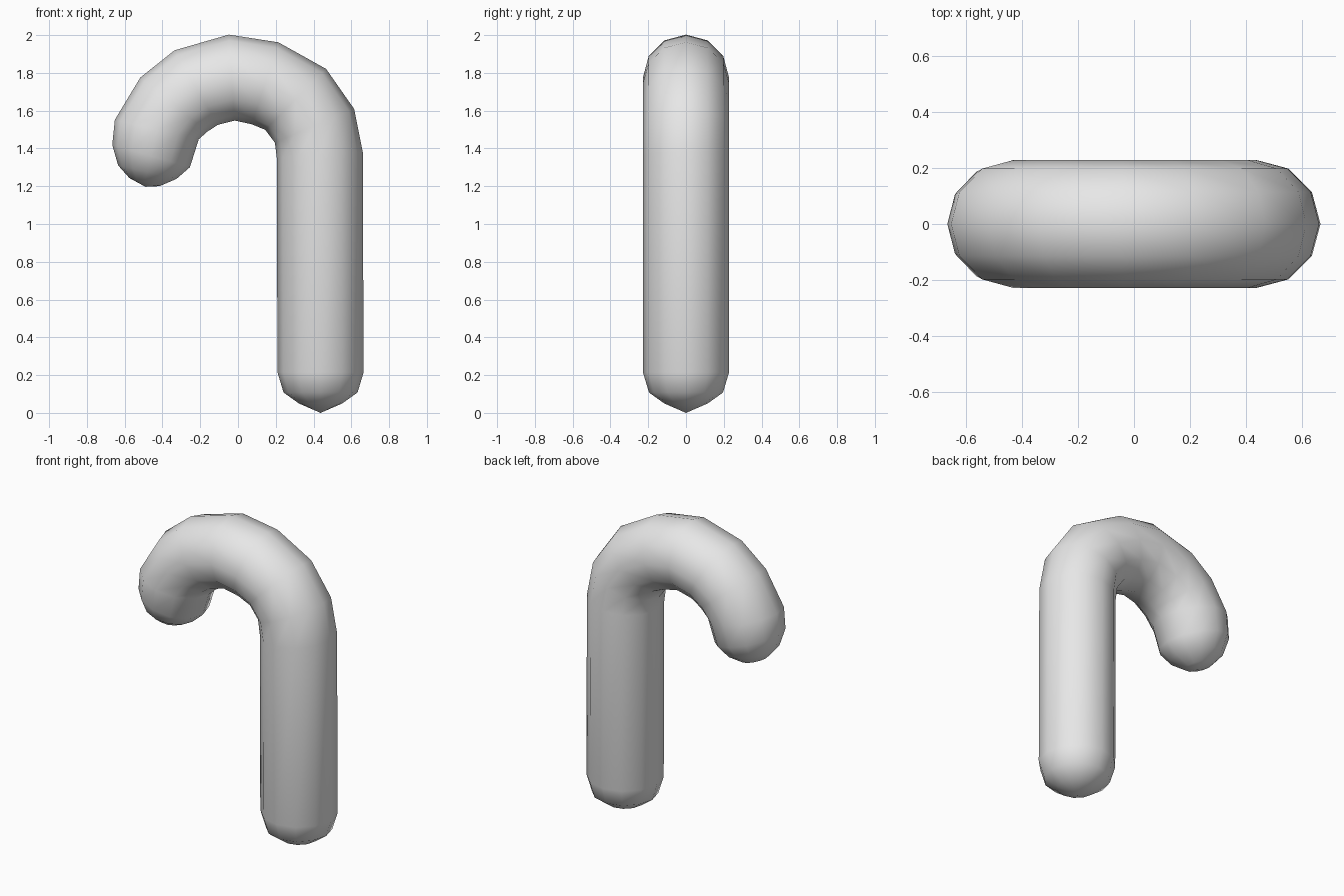
import bpy
import bmesh
from math import cos, sin, radians, pi
from mathutils import Vector

cube = bpy.data.objects.get("Cube")
if cube:
    bpy.data.objects.remove(cube, do_unlink=True)

SIDES = 12
R = 0.228

grey = bpy.data.materials.new("light_grey")
grey.use_nodes = True
colour = (0.8, 0.8, 0.8, 1)
grey.diffuse_color = colour
grey.node_tree.nodes["Principled BSDF"].inputs["Base Color"].default_value = colour

# Rings along the cane: centre x, centre z, tilt in degrees, radius
foot = [(0.437, 0.05, 0, 0.115), (0.437, 0.108, 0, 0.196), (0.437, 0.215, 0, R)]
bend = [(0.433, 1.365, 4, R), (0.405, 1.52, 23, R), (0.305, 1.66, 45, R),
        (0.143, 1.745, 72, R), (-0.033, 1.775, 94, R), (-0.222, 1.722, 120, R),
        (-0.34, 1.632, 141, R), (-0.43, 1.50, 167, R)]
handle_end = [(-0.46, 1.36, 164, 0.214), (-0.48, 1.275, 167, 0.159),
              (-0.495, 1.222, 165, 0.083)]

bm = bmesh.new()


def ring(x, z, tilt, radius):
    across = Vector((cos(radians(tilt)), 0, sin(radians(tilt))))
    verts = []
    for i in range(SIDES):
        a = 2 * pi * i / SIDES
        verts.append(bm.verts.new(Vector((x, 0, z)) + radius * (
            across * cos(a) + Vector((0, sin(a), 0)))))
    return verts


def cap(verts, tip):
    centre = bm.verts.new(tip)
    for i in range(SIDES):
        bm.faces.new((verts[i], verts[(i + 1) % SIDES], centre))


# Tube skin and the two rounded ends
rings = [ring(*r) for r in foot + bend + handle_end]
for low, high in zip(rings, rings[1:]):
    for i in range(SIDES):
        j = (i + 1) % SIDES
        bm.faces.new((low[i], low[j], high[j], high[i]))
cap(rings[0], (0.437, 0, 0))
cap(rings[-1], (-0.49, 0, 1.197))
bmesh.ops.recalc_face_normals(bm, faces=bm.faces)
for f in bm.faces:
    f.smooth = True

mesh = bpy.data.meshes.new("hooked_cane")
bm.to_mesh(mesh)
bm.free()
mesh.materials.append(grey)
cane = bpy.data.objects.new("hooked_cane", mesh)
bpy.context.collection.objects.link(cane)
